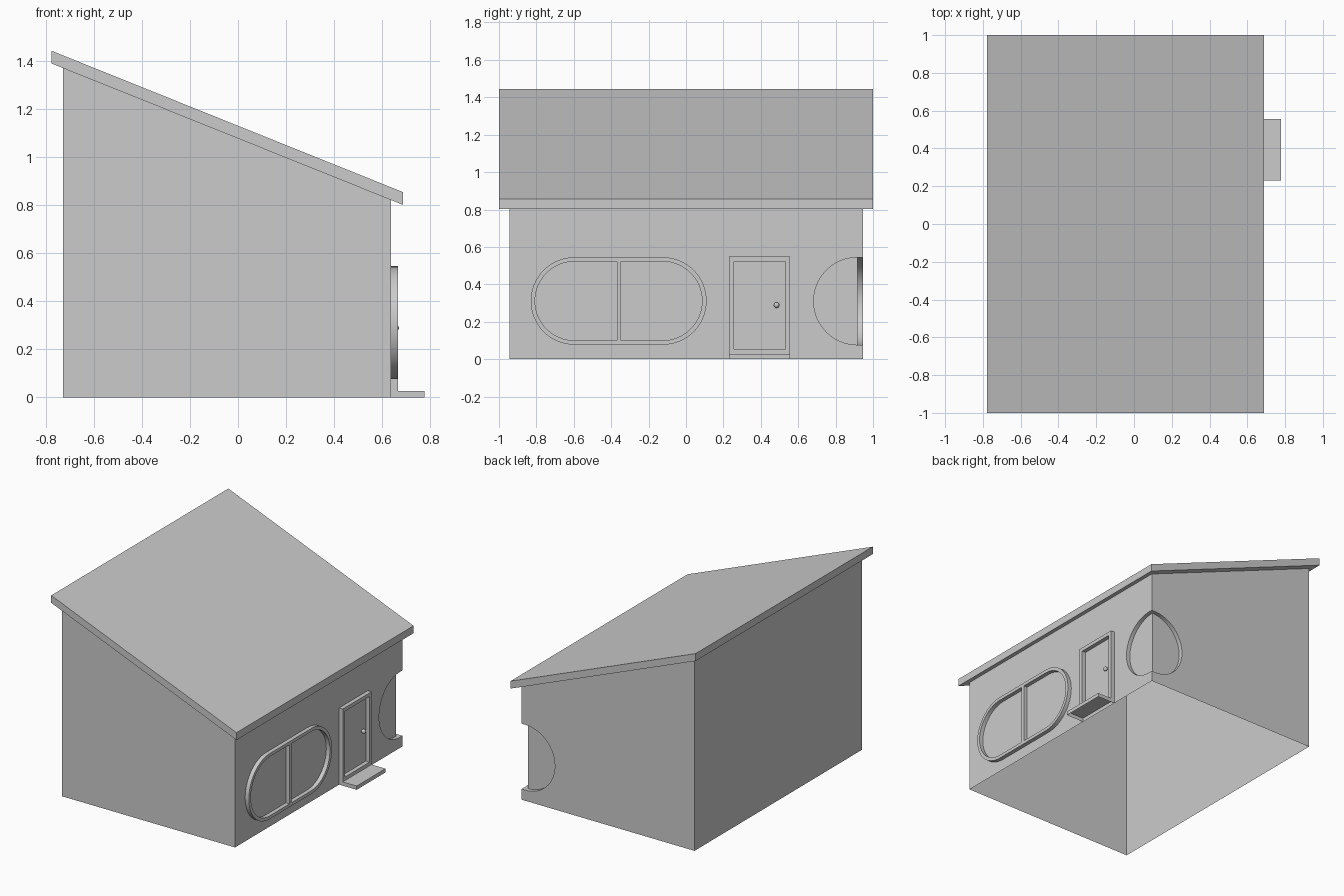
import bpy, bmesh
from math import sin, cos, pi

if "Cube" in bpy.data.objects:
    bpy.data.objects.remove(bpy.data.objects["Cube"])

X0, X1, Y = -0.729, 0.638, 0.945      # wall planes
XF = 0.667                            # front plane of the raised frames
R, ZC, D = 0.2335, 0.31, 0.029        # corner window radius, height, depth


def under(x):
    """Height of the roof underside."""
    return 1.391 + (x + 0.777) * (0.802 - 1.391) / (0.688 + 0.777)


def make(name, bm):
    bmesh.ops.remove_doubles(bm, verts=bm.verts, dist=1e-5)
    bmesh.ops.recalc_face_normals(bm, faces=bm.faces)
    me = bpy.data.meshes.new(name)
    bm.to_mesh(me)
    bm.free()
    ob = bpy.data.objects.new(name, me)
    bpy.context.collection.objects.link(ob)
    return ob


def face(bm, pts):
    bm.faces.new([bm.verts.new(p) for p in pts])


def strip(bm, a, b, closed=False):
    n = len(a)
    for i in range(n if closed else n - 1):
        j = (i + 1) % n
        face(bm, [a[i], a[j], b[j], b[i]])


def box(name, lo, hi, open_bottom=False):
    bm = bmesh.new()
    bmesh.ops.create_cube(bm, size=1)
    for v in bm.verts:
        v.co = [(l + h) / 2 + c * (h - l) for c, l, h in zip(v.co, lo, hi)]
    if open_bottom:
        bm.normal_update()
        bmesh.ops.delete(bm, geom=[f for f in bm.faces if f.normal.z < -0.9],
                         context='FACES')
    return make(name, bm)


def frame(name, outer, inner):
    """Raised ring on the right wall from two matching (y, z) loops."""
    def at(x, loop):
        return [(x, y, z) for y, z in loop]
    bm = bmesh.new()
    strip(bm, at(X1, outer), at(XF, outer), True)
    strip(bm, at(XF, outer), at(XF, inner), True)
    strip(bm, at(XF, inner), at(X1, inner), True)
    return make(name, bm)


def stadium(y0, y1, z0, z1, n=32):
    r, zc = (z1 - z0) / 2, (z0 + z1) / 2
    ang = [pi * i / n - pi / 2 for i in range(n + 1)]
    return ([(y1 - r + r * cos(a), zc + r * sin(a)) for a in ang] +
            [(y0 + r - r * cos(a), zc - r * sin(a)) for a in ang])


def rect(y0, y1, z0, z1):
    return [(y0, z0), (y1, z0), (y1, z1), (y0, z1)]


# Walls: open shell with a round window recess wrapping one corner
bm = bmesh.new()
face(bm, [(X0, -Y, 0), (X1, -Y, 0), (X1, -Y, under(X1)), (X0, -Y, under(X0))])
face(bm, [(X0, -Y, 0), (X0, Y, 0), (X0, Y, under(X0)), (X0, -Y, under(X0))])
arc = [(D + R * sin(pi * i / 32), ZC - R * cos(pi * i / 32)) for i in range(33)]
walls = [(lambda u, d, z: (X1 - d, Y - u, z), 2 * Y, under(X1)),
         (lambda u, d, z: (X1 - u, Y - d, z), X1 - X0, under(X0))]
for at, width, far_top in walls:
    rim = [at(u, 0, z) for u, z in arc]
    back = [at(u, D, z) for u, z in arc]
    face(bm, [at(0, 0, 0), at(0, 0, ZC - R)] + rim +
         [at(0, 0, ZC + R), at(0, 0, under(X1)), at(width, 0, far_top), at(width, 0, 0)])
    strip(bm, rim, back)
    face(bm, back)
for z in (ZC - R, ZC + R):
    face(bm, [(X1, Y, z), (X1 - D, Y, z), (X1 - D, Y - D, z), (X1, Y - D, z)])
parts = [make("walls", bm)]

# Sloping roof slab
bm = bmesh.new()
prof = [(-0.777, 1.391), (0.688, 0.802), (0.688, 0.855), (-0.777, 1.444)]
a = [(x, -1, z) for x, z in prof]
b = [(x, 1, z) for x, z in prof]
strip(bm, a, b, True)
face(bm, a)
face(bm, b)
make("roof", bm)

# Long rounded window with centre bar
parts.append(frame("window_frame", stadium(-0.83, 0.11, 0.077, 0.545),
                   stadium(-0.807, 0.086, 0.1, 0.522)))
box("window_bar", (X1, -0.37, 0.1), (XF, -0.348, 0.522))

# Door frame, knob and hollow step
frame("door_frame", rect(0.231, 0.556, 0.027, 0.548), rect(0.257, 0.533, 0.053, 0.522))
box("door_step", (X1, 0.231, 0), (0.777, 0.556, 0.027), open_bottom=True)
bm = bmesh.new()
bmesh.ops.create_uvsphere(bm, u_segments=24, v_segments=12, radius=0.015)
bmesh.ops.translate(bm, verts=bm.verts, vec=(0.655, 0.484, 0.289))
parts.append(make("door_knob", bm))

# Smooth the curved parts
bpy.ops.object.select_all(action='DESELECT')
for ob in parts:
    ob.select_set(True)
bpy.context.view_layer.objects.active = parts[0]
bpy.ops.object.shade_smooth_by_angle()
